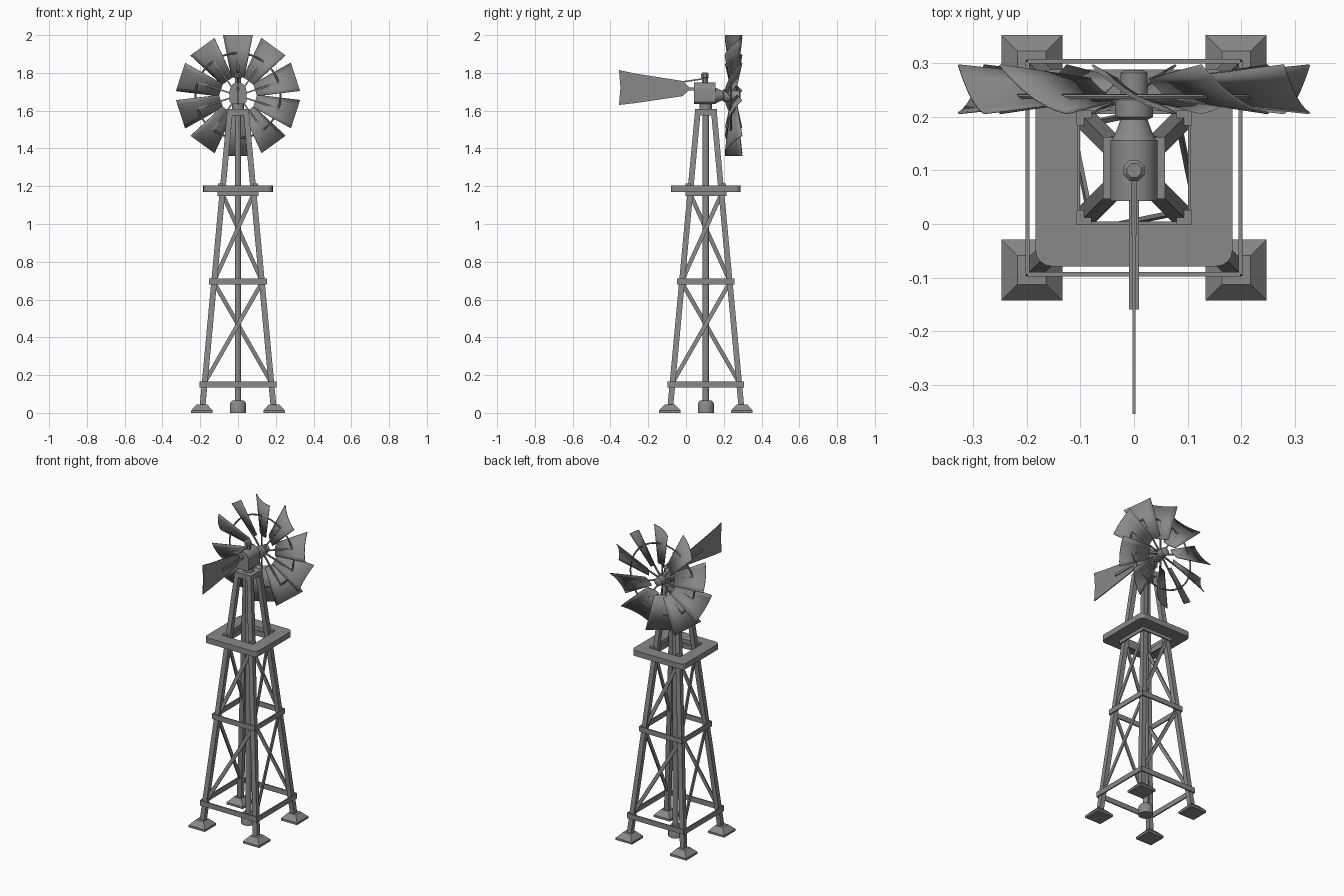
import bpy, bmesh, math
from mathutils import Vector, Matrix

cube = bpy.data.objects.get("Cube")
if cube:
    bpy.data.objects.remove(cube)

CY = 0.105       # tower centre in y
HUB_Z = 1.68     # wheel axis height
BLADES = 10

steel = bpy.data.materials.new("galvanised grey")
steel.use_nodes = True
GREY = (0.25, 0.25, 0.25, 1)
steel.diffuse_color = GREY
steel.node_tree.nodes["Principled BSDF"].inputs["Base Color"].default_value = GREY


def finish(name, bm, smooth=False):
    bmesh.ops.recalc_face_normals(bm, faces=bm.faces)
    mesh = bpy.data.meshes.new(name)
    bm.to_mesh(mesh)
    bm.free()
    mesh.materials.append(steel)
    ob = bpy.data.objects.new(name, mesh)
    bpy.context.collection.objects.link(ob)
    if smooth:
        bpy.ops.object.select_all(action='DESELECT')
        ob.select_set(True)
        bpy.context.view_layer.objects.active = ob
        bpy.ops.object.shade_smooth_by_angle(angle=math.radians(35))
    return ob


def loft(bm, rings, cap=True):
    """Skin a list of equal-length point loops."""
    rows = [[bm.verts.new(p) for p in ring] for ring in rings]
    n = len(rows[0])
    for a, b in zip(rows, rows[1:]):
        for i in range(n):
            j = (i + 1) % n
            bm.faces.new((a[i], a[j], b[j], b[i]))
    if cap:
        bm.faces.new(rows[0])
        bm.faces.new(rows[-1])


def bar(bm, a, b, w, h, ref):
    """Flat bar from a to b: thickness w across ref's normal, h along ref."""
    a, b = Vector(a), Vector(b)
    d = (b - a).normalized()
    s = d.cross(Vector(ref)).normalized()
    t = s.cross(d)
    loft(bm, [[p + s * w / 2 * i + t * h / 2 * j
               for i, j in ((-1, -1), (1, -1), (1, 1), (-1, 1))] for p in (a, b)])


def square(half, z, x=0, y=CY):
    return [(x + half * i, y + half * j, z)
            for i, j in ((-1, -1), (1, -1), (1, 1), (-1, 1))]


def lathe(name, profile, origin, axis='Z', n=16, smooth=True):
    """Turn (radius, height) pairs about the axis."""
    bm = bmesh.new()
    loft(bm, [[(r * math.cos(2 * math.pi * (i + .5) / n),
                r * math.sin(2 * math.pi * (i + .5) / n), h)
               for i in range(n)] for r, h in profile])
    m = Matrix.Translation(origin)
    if axis == 'Y':
        m = m @ Matrix.Rotation(-math.pi / 2, 4, 'X')
    bm.transform(m)
    return finish(name, bm, smooth)


def leg_x(z):
    return 0.191 - 0.093 * z


def side_turn(k):
    return (Matrix.Translation((0, CY, 0)) @ Matrix.Rotation(k * math.pi / 2, 4, 'Z'))


# Legs, footings and corner brackets
CORNERS = ((-1, -1), (1, -1), (1, 1), (-1, 1))
legs, feet, brackets = bmesh.new(), bmesh.new(), bmesh.new()
for i, j in CORNERS:
    ends = [(i * leg_x(z), CY + j * leg_x(z), z) for z in (0.03, 1.59)]
    bar(legs, *ends, 0.03, 0.03, (1, 0, 0))
    x, y = i * 0.191, CY + j * 0.191
    loft(feet, [square(h, z, x, y) for h, z in ((.057, 0), (.057, .013), (.027, .045))])
    x, y = i * 0.093, CY + j * 0.093
    loft(brackets, [square(.014, z, x, y) for z in (1.155, 1.215)])
finish("tower_legs", legs)
finish("footings", feet)
finish("platform_brackets", brackets)

# Horizontal rails and one diagonal brace per bay on the four faces
rails, braces = bmesh.new(), bmesh.new()
for k in range(4):
    m = side_turn(k)
    for z in (0.15, 0.695, 1.165):
        h = leg_x(z) + 0.022
        bar(rails, m @ Vector((-h, -h, z)), m @ Vector((h, -h, z)), 0.008, 0.032, (0, 0, 1))
    for lo, hi in ((0.16, 0.69), (0.70, 1.16)):
        a = m @ Vector((-leg_x(lo), -leg_x(lo), lo))
        b = m @ Vector((leg_x(hi), -leg_x(hi), hi))
        bar(braces, a, b, 0.022, 0.008, m.to_3x3() @ Vector((0, 1, 0)))
finish("side_rails", rails)
finish("diagonal_braces", braces)


# Platform ring with rounded outer corners
def rounded(half, r, z):
    pts = []
    for k in range(4):
        for step in range(5):
            a = math.pi / 2 * (k + step / 4)
            c = Vector((half - r, half - r))
            c.rotate(Matrix.Rotation(math.pi / 2 * k, 2))
            pts.append((c.x + r * math.cos(a), CY + c.y + r * math.sin(a), z))
    return pts


bm = bmesh.new()
outer, inner = (0.184, 0.03), (0.106, 0.002)
loops = [rounded(*s, z) for s, z in ((outer, 1.17), (outer, 1.205), (inner, 1.205),
                                     (inner, 1.17), (outer, 1.17))]
loft(bm, loops, cap=False)
bmesh.ops.remove_doubles(bm, verts=bm.verts, dist=1e-5)
finish("platform", bm)

# Pump pipe and its base
lathe("pump_pipe", [(.017, .05), (.017, 1.6)], (0, CY, 0))
lathe("pump_base", [(.043, 0), (.043, .05), (.032, .066)], (0, CY, 0))

# Tower cap and gearbox
bm = bmesh.new()
loft(bm, [square(.058, z) for z in (1.575, 1.608)])
finish("tower_cap", bm)
lathe("gearbox_pedestal", [(.033, 1.6), (.033, 1.64)], (0, CY, 0))
bm = bmesh.new()
arch = [(-.044, 1.645), (-.034, 1.635), (.034, 1.635), (.044, 1.645)]
arch += [(.044 * math.cos(math.pi * i / 12), 1.706 + .044 * math.sin(math.pi * i / 12))
         for i in range(13)]
loft(bm, [[(x, y, z) for x, z in arch] for y in (.043, .157)])
finish("gearbox", bm, True)
lathe("filler_neck", [(.017, 1.74), (.017, 1.772), (.021, 1.775), (.021, 1.795), (.014, 1.802)],
      (0, .1, 0), n=8, smooth=False)

# Wheel shaft housing and hub
lathe("wheel_hub", [(.043, .155), (.032, .178), (.026, .195), (.036, .2), (.036, .232),
                    (.026, .237), (.026, .282), (.016, .288)], (0, 0, HUB_Z), 'Y')

# Wheel blades: curved, pitched and tapering, with spokes
bm, spokes = bmesh.new(), bmesh.new()
STEPS = 6
for k in range(BLADES):
    m = Matrix.Translation((0, .252, HUB_Z)) @ Matrix.Rotation(2 * math.pi * k / BLADES, 4, 'Y')
    grid = []
    for r, half, depth, sag in ((.095, .034, .02, .007), (.32, .078, .045, .016)):
        row = []
        for i in range(STEPS + 1):
            u = 2 * i / STEPS - 1
            row.append(bm.verts.new(m @ Vector((half * u, -depth * u - sag * (1 - u * u), r))))
        grid.append(row)
    for i in range(STEPS):
        bm.faces.new((grid[0][i], grid[0][i + 1], grid[1][i + 1], grid[1][i]))
    bar(spokes, m @ Vector((0, -.013, .02)), m @ Vector((0, -.013, .23)), .008, .008,
        m.to_3x3() @ Vector((1, 0, 0)))
blades = finish("wheel_blades", bm, True)
solid = blades.modifiers.new("thickness", 'SOLIDIFY')
solid.thickness = 0.004
solid.offset = 0
finish("wheel_spokes", spokes)

bpy.ops.mesh.primitive_torus_add(location=(0, .238, HUB_Z), rotation=(math.pi / 2, 0, 0),
                                 major_radius=.225, minor_radius=.005,
                                 major_segments=40, minor_segments=6)
ring = bpy.context.object
ring.name = "wheel_ring"
ring.data.materials.append(steel)

# Tail vane with its boom and stay
bm = bmesh.new()
outline = [(-.355, 1.815), (-.27, 1.797), (-.018, 1.757), (.025, 1.717), (-.018, 1.677),
           (-.27, 1.64), (-.355, 1.63), (-.347, 1.722)]
loft(bm, [[(x, y, z) for y, z in outline] for x in (-.003, .003)])
finish("tail_vane", bm)
bm = bmesh.new()
bar(bm, (0, .05, 1.715), (0, -.16, 1.715), .018, .016, (0, 0, 1))
bar(bm, (0, .1, 1.77), (0, -.02, 1.752), .012, .008, (0, 0, 1))
finish("tail_boom", bm)
